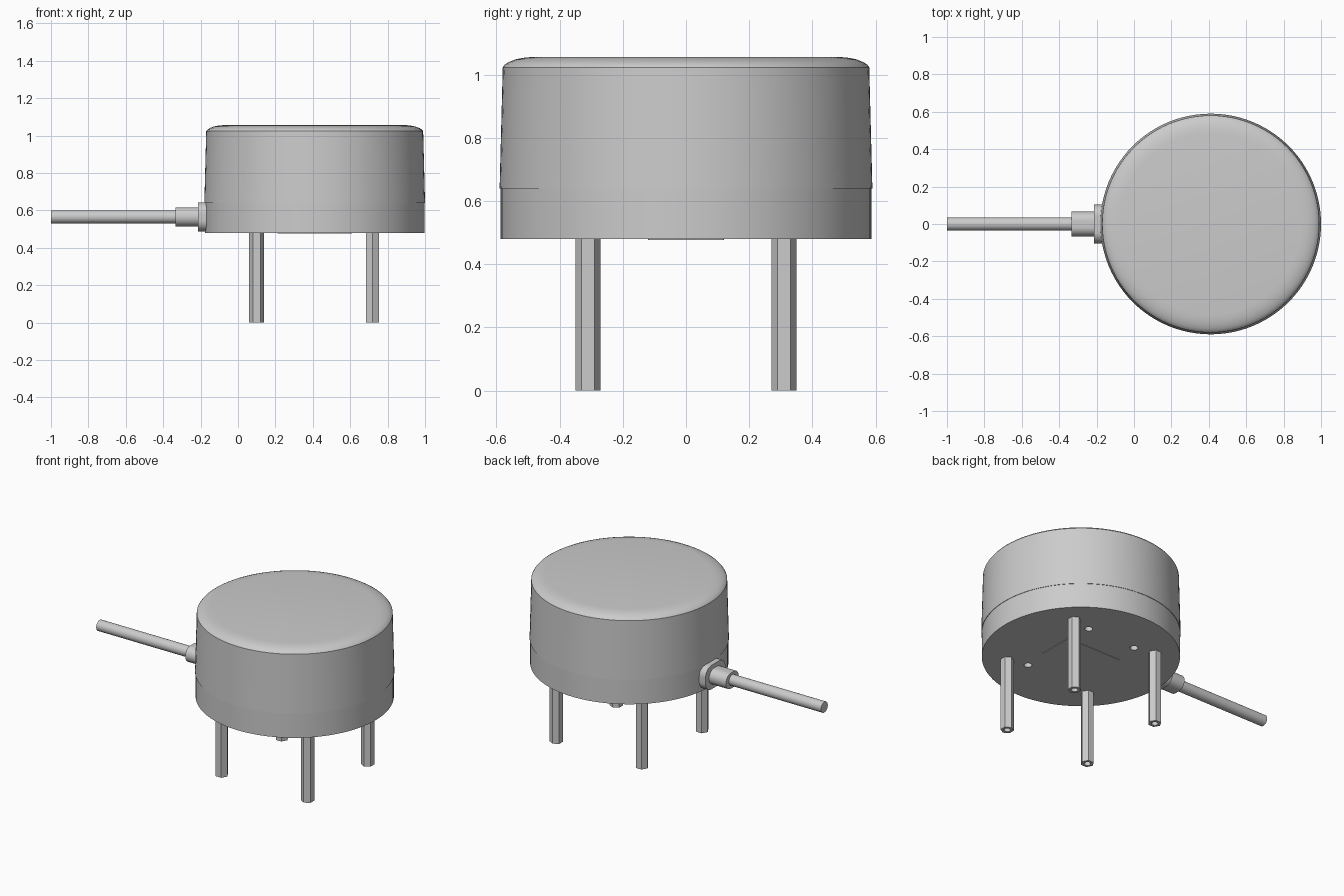
import bpy, bmesh
from math import cos, sin, pi, radians
from mathutils import Vector

if "Cube" in bpy.data.objects:
    bpy.data.objects.remove(bpy.data.objects["Cube"], do_unlink=True)

CX = 0.41          # housing axis
BASE_Z = 0.48      # underside of the housing
CABLE_Z = 0.565

grey = bpy.data.materials.new("housing grey")
grey.use_nodes = True
grey.diffuse_color = (0.6, 0.6, 0.6, 1)
grey.node_tree.nodes["Principled BSDF"].inputs["Base Color"].default_value = (0.6, 0.6, 0.6, 1)


def finish(name, bm, smooth=True):
    bmesh.ops.recalc_face_normals(bm, faces=bm.faces)
    mesh = bpy.data.meshes.new(name)
    bm.to_mesh(mesh)
    bm.free()
    obj = bpy.data.objects.new(name, mesh)
    bpy.context.collection.objects.link(obj)
    mesh.materials.append(grey)
    if smooth:
        shade(obj)
    return obj


def activate(obj):
    bpy.ops.object.select_all(action="DESELECT")
    obj.select_set(True)
    bpy.context.view_layer.objects.active = obj


def shade(obj):
    activate(obj)
    bpy.ops.object.shade_smooth_by_angle(angle=radians(35))


def circle(r, n, start=0.0):
    return [(r * cos(start + 2 * pi * i / n), r * sin(start + 2 * pi * i / n)) for i in range(n)]


def rounded_rect(w, h, r, steps=10):
    """Half width, half height and corner radius."""
    pts = []
    for k, (sx, sy) in enumerate([(1, 1), (-1, 1), (-1, -1), (1, -1)]):
        for i in range(steps + 1):
            a = pi / 2 * (k + i / steps)
            pts.append((sx * (w - r) + r * cos(a), sy * (h - r) + r * sin(a)))
    return pts


def add_prism(bm, section, start, length, along_x=False):
    """Extrude a closed section from start along z or x."""
    start = Vector(start)
    axis = Vector((1, 0, 0)) if along_x else Vector((0, 0, 1))
    verts = [bm.verts.new(start + (Vector((0, u, v)) if along_x else Vector((u, v, 0))))
             for u, v in section]
    bmesh.ops.remove_doubles(bm, verts=verts, dist=1e-5)
    face = bm.faces.new([v for v in verts if v.is_valid])
    ext = bmesh.ops.extrude_face_region(bm, geom=[face], use_keep_orig=True)
    top = [g for g in ext["geom"] if isinstance(g, bmesh.types.BMVert)]
    bmesh.ops.translate(bm, verts=top, vec=axis * length)


def prism(name, section, start, length, along_x=False, smooth=True):
    bm = bmesh.new()
    add_prism(bm, section, start, length, along_x)
    return finish(name, bm, smooth)


def drill(obj, centres, radius, z, depth):
    """Cut blind holes upward from height z."""
    bm = bmesh.new()
    for x, y in centres:
        add_prism(bm, circle(radius, 20), (x, y, z - 0.05), depth + 0.05)
    cutter = finish("hole_cutter", bm, False)
    cutter.hide_render = True
    mod = obj.modifiers.new("holes", "BOOLEAN")
    mod.operation = "DIFFERENCE"
    mod.solver = "EXACT"
    mod.object = cutter
    activate(obj)
    bpy.ops.object.modifier_apply(modifier=mod.name)
    bpy.data.objects.remove(cutter, do_unlink=True)
    shade(obj)


# Base with four screw holes
base = prism("base", circle(0.587, 96), (CX, 0, BASE_Z), 0.16, smooth=False)
drill(base, [(CX + sx * 0.175, sy * 0.28) for sx in (-1, 1) for sy in (-1, 1)],
      0.024, BASE_Z, 0.1)

# Tapered lid with a soft rim
bm = bmesh.new()
profile = [(0, 0.64), (0.59, 0.64), (0.58, 1.023), (0.573, 1.032), (0.56, 1.04),
           (0.54, 1.048), (0.515, 1.053), (0.485, 1.056), (0, 1.056)]
pts = [bm.verts.new((CX + r, 0, z)) for r, z in profile]
edges = [bm.edges.new(pair) for pair in zip(pts, pts[1:])]
bmesh.ops.spin(bm, geom=pts + edges, cent=(CX, 0, 0), axis=(0, 0, 1),
               angle=2 * pi, steps=96, use_duplicate=False)
bmesh.ops.remove_doubles(bm, verts=bm.verts, dist=1e-4)
finish("lid", bm)

# Hexagonal standoff legs with threaded bores
for side, sx, turn in (("left", 1, pi / 2), ("right", -1, 0)):
    for end, sy in (("front", -1), ("back", 1)):
        x, y = CX + sx * 0.31, sy * 0.31
        leg = prism(f"{end}_{side}_leg", circle(0.04, 6, turn), (x, y, 0), BASE_Z, smooth=False)
        drill(leg, [(x, y)], 0.02, 0, 0.15)

# Plate under the base
prism("underside_plate", rounded_rect(0.2, 0.12, 0.004, 2), (CX, 0, BASE_Z - 0.003), 0.004, smooth=False)

# Cable entry and cable
prism("cable_flange", rounded_rect(0.103, 0.078, 0.06), (-0.213, 0, CABLE_Z), 0.06, True)
prism("cable_sleeve", rounded_rect(0.066, 0.051, 0.05), (-0.335, 0, CABLE_Z), 0.14, True)
prism("cable", circle(0.035, 32), (-1, 0, CABLE_Z), 0.7, True)
